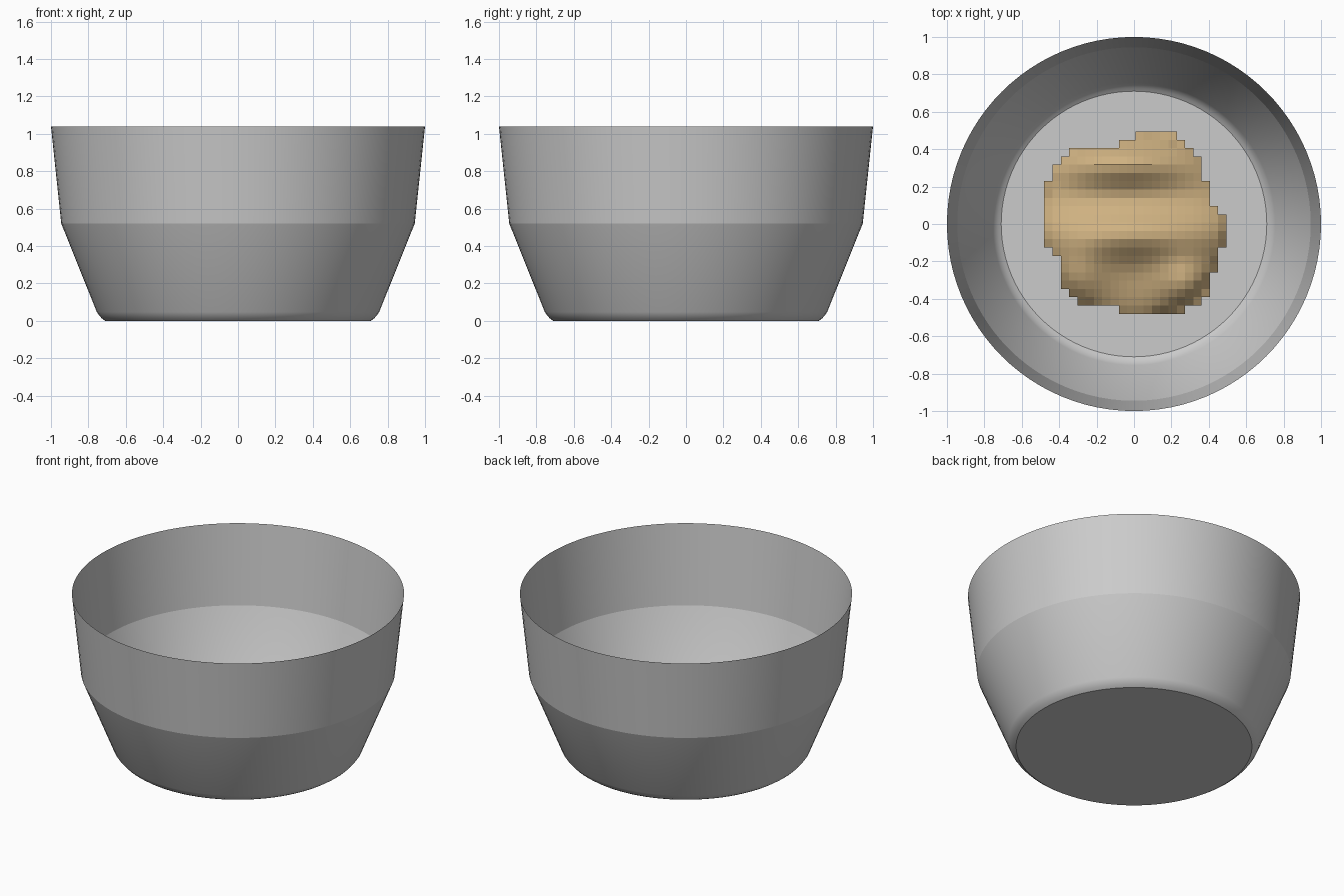
import bpy, bmesh, math

if "Cube" in bpy.data.objects:
    bpy.data.objects.remove(bpy.data.objects["Cube"])

SEGMENTS = 96


def finish(name, bm):
    mesh = bpy.data.meshes.new(name)
    bm.to_mesh(mesh)
    bm.free()
    obj = bpy.data.objects.new(name, mesh)
    bpy.context.collection.objects.link(obj)
    return obj


# Bowl: thin single-surface shell, lathed from a profile of (radius, height)
profile = [(0.71, 0), (0.728, 0.0126), (0.743, 0.029), (0.755, 0.047),
           (0.945, 0.52), (1.0, 1.04)]
bm = bmesh.new()
rings = [[bm.verts.new((r * math.cos(2 * math.pi * i / SEGMENTS),
                        r * math.sin(2 * math.pi * i / SEGMENTS), z))
          for i in range(SEGMENTS)] for r, z in profile]
for low, high in zip(rings, rings[1:]):
    for i in range(SEGMENTS):
        j = (i + 1) % SEGMENTS
        bm.faces.new((low[i], low[j], high[j], high[i]))
bm.faces.new(rings[0][::-1])
bowl = finish("bowl", bm)
bpy.context.view_layer.objects.active = bowl
bowl.select_set(True)
bpy.ops.object.shade_smooth_by_angle(angle=math.radians(14))

# Food: blocky-edged low mound on the bowl floor, with soft ridges on top
CELL = 0.0443
START = -0.48
# first and last+1 filled column of each row, front to back
rows = [(9, 17), (4, 19), (3, 20), (2, 20), (2, 20), (2, 21), (2, 21), (1, 21),
        (0, 22), (0, 22), (0, 22), (0, 22), (0, 21), (0, 20), (0, 20), (0, 20),
        (1, 19), (1, 19), (2, 19), (3, 18), (9, 17), (11, 16)]
# ridges: centre x, centre y, half length, half width, height
ridges = [(-0.05, 0.32, 0.35, 0.12, 0.14), (0.0, -0.06, 0.5, 0.13, 0.13),
          (0.28, -0.32, 0.15, 0.14, 0.10), (-0.30, -0.28, 0.16, 0.16, 0.08)]


def height(x, y):
    dome = 0.07 + 0.11 * math.sqrt(max(0, 1 - (x * x + y * y) / 0.25))
    bumps = sum(h * math.exp(-((x - cx) / a) ** 2 - ((y - cy) / b) ** 2)
                for cx, cy, a, b, h in ridges)
    return dome + bumps


bm = bmesh.new()
grid = {}


def corner(i, j):
    if (i, j) not in grid:
        x, y = START + i * CELL, START + j * CELL
        grid[i, j] = bm.verts.new((x, y, height(x, y)))
    return grid[i, j]


for j, (first, last) in enumerate(rows):
    for i in range(first, last):
        bm.faces.new((corner(i, j), corner(i + 1, j),
                      corner(i + 1, j + 1), corner(i, j + 1)))
result = bmesh.ops.extrude_face_region(bm, geom=bm.faces[:], use_keep_orig=True)
for item in result["geom"]:
    if isinstance(item, bmesh.types.BMVert):
        item.co.z = 0.005
bmesh.ops.recalc_face_normals(bm, faces=bm.faces[:])
food = finish("food_mound", bm)
tan = bpy.data.materials.new("tan_food")
tan.diffuse_color = (0.62, 0.44, 0.22, 1)
tan.use_nodes = True
tan.node_tree.nodes["Principled BSDF"].inputs["Base Color"].default_value = tan.diffuse_color
food.data.materials.append(tan)
